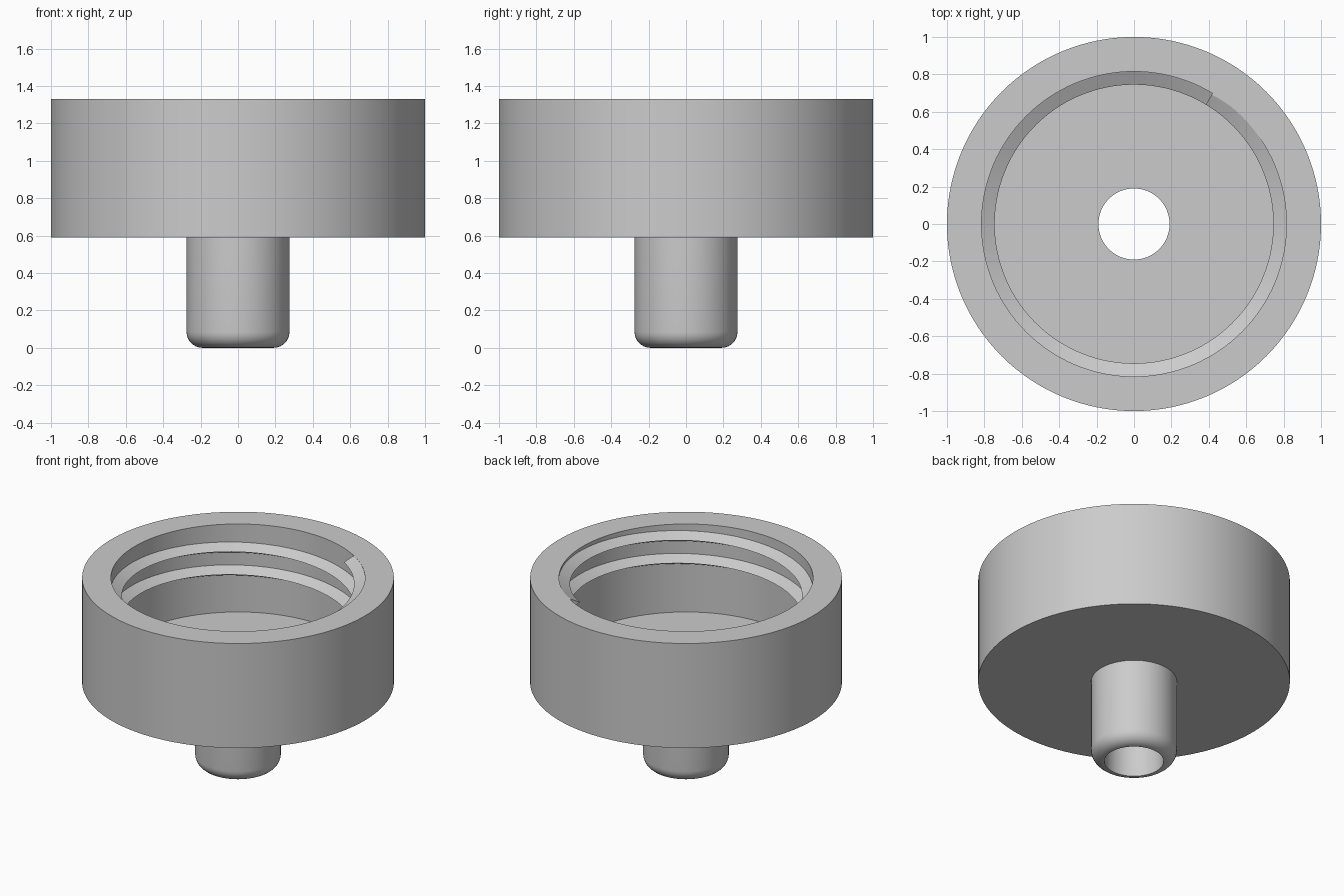
import bpy, bmesh
from math import sin, cos, pi, radians

cube = bpy.data.objects.get("Cube")
if cube:
    bpy.data.objects.remove(cube, do_unlink=True)

grey = bpy.data.materials.new("plain grey")
grey.use_nodes = True
grey.diffuse_color = (0.6, 0.6, 0.6, 1)
grey.node_tree.nodes["Principled BSDF"].inputs["Base Color"].default_value = (0.6, 0.6, 0.6, 1)

TOP, BASE, FLOOR = 1.33, 0.59, 0.707
OUTER, INNER, CREST = 1.0, 0.815, 0.745
SPOUT, HOLE = 0.275, 0.19


def finish(name, bm):
    bmesh.ops.recalc_face_normals(bm, faces=bm.faces[:])
    mesh = bpy.data.meshes.new(name)
    bm.to_mesh(mesh)
    bm.free()
    mesh.materials.append(grey)
    obj = bpy.data.objects.new(name, mesh)
    bpy.context.collection.objects.link(obj)
    bpy.ops.object.select_all(action='DESELECT')
    obj.select_set(True)
    bpy.context.view_layer.objects.active = obj
    bpy.ops.object.shade_smooth_by_angle(angle=radians(25))
    return obj


def lathe(name, profile, steps=128):
    """Revolve a closed (radius, height) profile around z."""
    bm = bmesh.new()
    rings = [[bm.verts.new((r * cos(2 * pi * i / steps), r * sin(2 * pi * i / steps), z))
              for r, z in profile] for i in range(steps)]
    n = len(profile)
    for i in range(steps):
        a, b = rings[i], rings[(i + 1) % steps]
        for j in range(n):
            k = (j + 1) % n
            bm.faces.new((a[j], b[j], b[k], a[k]))
    return finish(name, bm)


# Cup and hollow spout in one revolved body, spout tip rounded
fillet = SPOUT - HOLE
tip = [(HOLE + fillet * cos(t * pi / 16), fillet - fillet * sin(t * pi / 16)) for t in range(9)]
lathe("cap_body", [(HOLE, FLOOR), (INNER, FLOOR), (INNER, TOP), (OUTER, TOP),
                   (OUTER, BASE), (SPOUT, BASE)] + tip)

# Internal screw thread: sharp ridge climbing two turns up the wall
PITCH, FLANK, ROOT = 0.162, 0.039, INNER + 0.005
END, TURNS, FLUSH = 419, 2, 405
bm = bmesh.new()
steps = 240
rows = []
for i in range(steps + 1):
    angle = END - 360 * TURNS * (1 - i / steps)
    upper = TOP + PITCH * (angle - FLUSH) / 360
    a = radians(angle)
    rows.append([bm.verts.new((r * cos(a), r * sin(a), z)) for r, z in
                 ((ROOT, upper), (CREST, upper - FLANK), (ROOT, upper - 2 * FLANK))])
for a, b in zip(rows, rows[1:]):
    for j in range(3):
        k = (j + 1) % 3
        bm.faces.new((a[j], b[j], b[k], a[k]))
bm.faces.new(rows[0])
bm.faces.new(rows[-1])
# Trim the ridge where it runs out through the rim
cut = bmesh.ops.bisect_plane(bm, geom=bm.verts[:] + bm.edges[:] + bm.faces[:],
                             plane_co=(0, 0, TOP - 0.0005), plane_no=(0, 0, 1), clear_outer=True)
bmesh.ops.holes_fill(bm, edges=[e for e in bm.edges if e.is_boundary], sides=0)
finish("inner_thread", bm)
